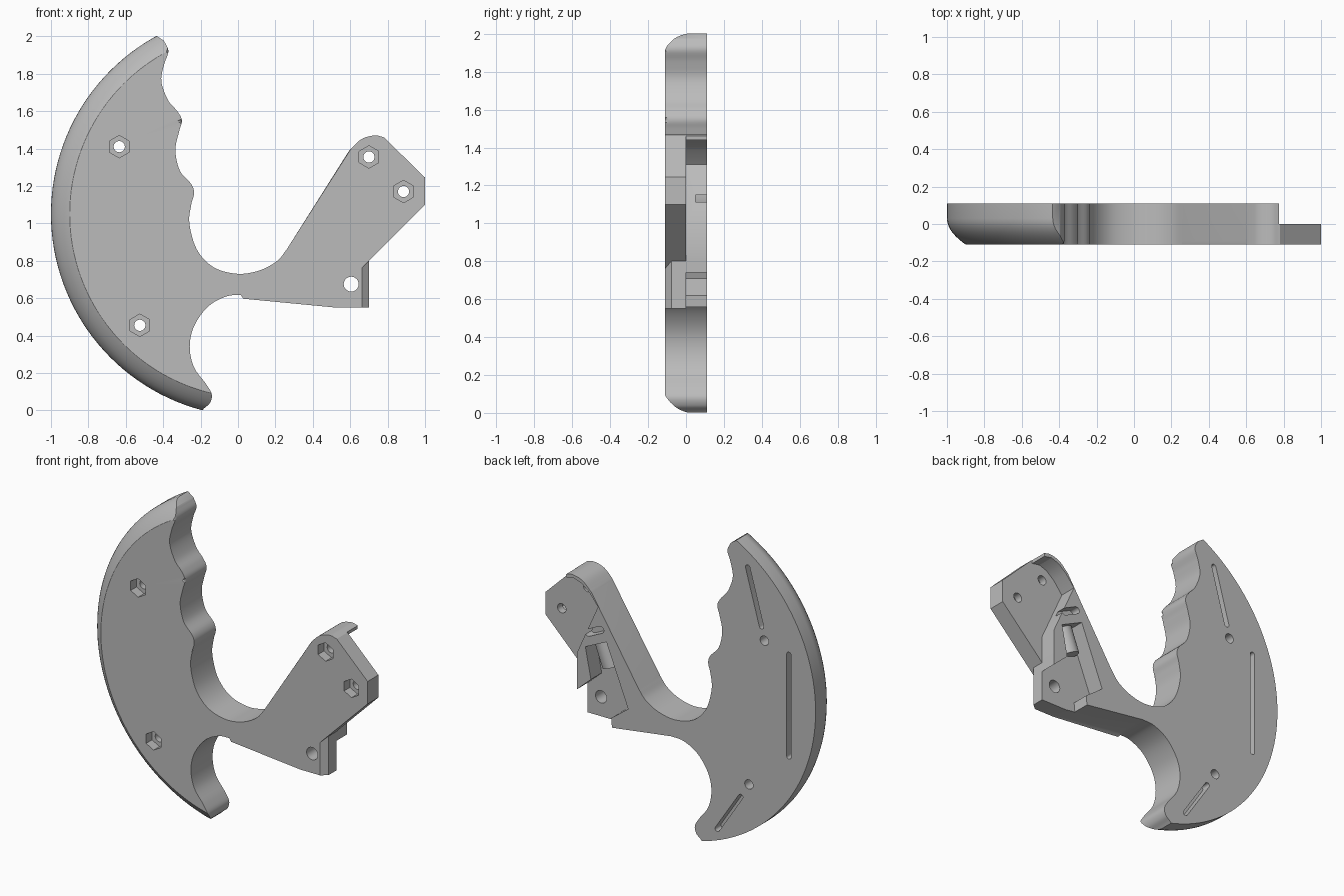
import bpy, bmesh
from math import sin, cos, pi, radians, atan2, hypot
from mathutils import Vector

if "Cube" in bpy.data.objects:
    bpy.data.objects.remove(bpy.data.objects["Cube"])

HALF = 0.11                         # half thickness
CX, CZ, RAD = 0.085, 1.05, 1.085    # circle of the outer palm edge

grey = bpy.data.materials.new("plain grey")
grey.use_nodes = True
grey.diffuse_color = (0.5, 0.5, 0.5, 1)
grey.node_tree.nodes["Principled BSDF"].inputs["Base Color"].default_value = (0.5, 0.5, 0.5, 1)


def make_object(name, bm):
    bmesh.ops.recalc_face_normals(bm, faces=bm.faces)
    mesh = bpy.data.meshes.new(name)
    bm.to_mesh(mesh)
    bm.free()
    mesh.materials.append(grey)
    obj = bpy.data.objects.new(name, mesh)
    bpy.context.collection.objects.link(obj)
    return obj


def prism_mesh(points, y0, y1):
    """Extrude an x-z outline from y0 to y1."""
    bm = bmesh.new()
    front = [bm.verts.new((x, y0, z)) for x, z in points]
    back = [bm.verts.new((x, y1, z)) for x, z in points]
    bm.faces.new(front)
    bm.faces.new(back[::-1])
    n = len(points)
    for i in range(n):
        j = (i + 1) % n
        bm.faces.new((front[j], front[i], back[i], back[j]))
    return bm, front


def prism(name, points, y0, y1):
    return make_object(name, prism_mesh(points, y0, y1)[0])


def spline(points, steps=6):
    """Smooth curve through the points."""
    p = [Vector(q) for q in points]
    p = [2 * p[0] - p[1]] + p + [2 * p[-1] - p[-2]]
    out = []
    for a, b, c, d in zip(p, p[1:], p[2:], p[3:]):
        for k in range(steps):
            t = k / steps
            out.append(0.5 * (2 * b + (c - a) * t + (2 * a - 5 * b + 4 * c - d) * t * t
                              + (3 * b - a - 3 * c + d) * t ** 3))
    return [tuple(q) for q in out] + [tuple(points[-1])]


def ring(x, z, r, n, start=0.0):
    return [(x + r * cos(start + 2 * pi * i / n), z + r * sin(start + 2 * pi * i / n))
            for i in range(n)]


def capsule(a, b, r, n=8):
    """Slot outline with round ends."""
    ang = atan2(b[1] - a[1], b[0] - a[0])
    pts = []
    for (x, z), s in ((b, ang - pi / 2), (a, ang + pi / 2)):
        pts += [(x + r * cos(s + pi * i / n), z + r * sin(s + pi * i / n)) for i in range(n + 1)]
    return pts


def combine(obj, tool, operation="DIFFERENCE"):
    """Apply a boolean and drop the tool."""
    tool.hide_render = True
    mod = obj.modifiers.new("cut", "BOOLEAN")
    mod.operation, mod.object, mod.solver = operation, tool, "EXACT"
    bpy.context.view_layer.objects.active = obj
    bpy.ops.object.modifier_apply(modifier=mod.name)
    bpy.data.objects.remove(tool)


# Outline: palm arc, lower horn, arm, finger grooves
palm = []
for i in range(61):
    a = radians(119.4 + 135 * i / 60)
    palm.append((CX + (RAD + 0.03) * cos(a), CZ + (RAD + 0.03) * sin(a)))
lower_horn = spline([(-0.18, 0.012), (-0.15, 0.04), (-0.14, 0.085), (-0.17, 0.14), (-0.235, 0.23),
                     (-0.258, 0.34), (-0.235, 0.45), (-0.16, 0.555), (-0.06, 0.61), (0.03, 0.617)])
arm = [(0.52, 0.55), (0.70, 0.55), (0.70, 0.80), (1.0, 1.10), (1.0, 1.245)]
arm_top = spline([(0.78, 1.46), (0.73, 1.47), (0.66, 1.45), (0.595, 1.39)])
fingers = spline([(0.26, 0.86), (0.21, 0.80), (0.12, 0.75), (0, 0.73), (-0.13, 0.765), (-0.22, 0.86),
                  (-0.26, 1.0), (-0.25, 1.1), (-0.235, 1.16), (-0.25, 1.21), (-0.31, 1.28),
                  (-0.335, 1.39), (-0.315, 1.49), (-0.30, 1.55), (-0.325, 1.60), (-0.375, 1.66),
                  (-0.41, 1.76), (-0.395, 1.85), (-0.372, 1.92), (-0.395, 1.975)])
outline = palm + lower_horn + arm + arm_top + fingers
bm, front = prism_mesh(outline, -HALF, HALF)

# Softened front edge along the fingers, neck and horn
i0 = len(palm)
i1 = i0 + len(lower_horn)
i2 = len(outline) - len(fingers)
soft = list(range(i0, i1)) + list(range(i2 - 1, len(outline) - 1))
edges = [bm.edges.get((front[i], front[i + 1])) for i in soft]
bmesh.ops.bevel(bm, geom=edges, offset=0.02, segments=3, profile=0.5, affect="EDGES",
                clamp_overlap=False)
handle = make_object("handle_body", bm)

# Turned dome that rounds the palm edge
levels = [0.2] + [0.03 - 0.15 * k / 8 for k in range(9)]
bm = bmesh.new()
loops = []
for y in levels:
    t = max(0, (0.03 - y) / 0.14)
    loops.append([bm.verts.new((x, y, z)) for x, z in ring(CX, CZ, RAD - 0.1 * t * t, 144)])
for lo, hi in zip(loops, loops[1:]):
    for i in range(144):
        j = (i + 1) % 144
        bm.faces.new((lo[i], lo[j], hi[j], hi[i]))
bm.faces.new(loops[0])
bm.faces.new(loops[-1])
combine(handle, make_object("palm_dome", bm), "INTERSECT")

# Recess behind the arm: under the lip, past the pier, into the lever pocket
recess = [(0.78, 1.55), (0.775, 1.44), (0.72, 1.45), (0.665, 1.43), (0.61, 1.385), (0.55, 1.31),
          (0.70, 0.975), (0.70, 0.74), (0.60, 0.83), (0.64, 1.03), (0.49, 1.10), (0.335, 0.71),
          (0.456, 0.62), (0.44, 0.45), (1.1, 0.45), (1.1, 1.55)]
combine(handle, prism("arm_recess", recess, 0, 0.2))

# Chamfer on the lower end of the arm
bm = bmesh.new()
for x, y, top in ((0.656, -0.115, 0.756), (0.715, -0.115, 0.815), (0.715, -0.065, 0.815)):
    for z in (0.5, top):
        bm.verts.new((x, y, z))
bmesh.ops.convex_hull(bm, input=bm.verts)
combine(handle, make_object("end_chamfer", bm))

# Bolt holes with hexagonal nut seats, and the pivot hole
for x, z in ((-0.635, 1.41), (-0.525, 0.455), (0.70, 1.355), (0.885, 1.17)):
    combine(handle, prism("bolt_hole", ring(x, z, 0.03, 24), -0.2, 0.2))
    combine(handle, prism("nut_seat", ring(x, z, 0.06, 6, pi / 6), -0.2, -0.05))
combine(handle, prism("pivot_hole", ring(0.605, 0.675, 0.04, 24), -0.2, 0.2))

# Slots in the back face
for a, b, r in (((-0.516, 1.85), (-0.615, 1.495), 0.016), ((-0.81, 1.367), (-0.81, 0.71), 0.016),
                ((-0.466, 0.36), (-0.30, 0.108), 0.016), ((0.62, 1.125), (0.53, 1.168), 0.022)):
    combine(handle, prism("back_slot", capsule(a, b, r), 0.05, 0.2))

# Rounded spring seat in the lever pocket
start, end = Vector((0.57, 0.02, 1.07)), Vector((0.51, 0.02, 0.91))
bm = bmesh.new()
bmesh.ops.create_cone(bm, cap_ends=True, segments=32, radius1=0.06, radius2=0.06,
                      depth=(end - start).length)
turn = (end - start).to_track_quat("Z", "Y").to_matrix()
bmesh.ops.rotate(bm, verts=bm.verts, cent=(0, 0, 0), matrix=turn)
bmesh.ops.translate(bm, verts=bm.verts, vec=(start + end) / 2)
combine(handle, make_object("spring_seat", bm), "UNION")

# Smooth curved walls, sharp corners
bpy.ops.object.select_all(action="DESELECT")
handle.select_set(True)
bpy.context.view_layer.objects.active = handle
bpy.ops.object.shade_smooth_by_angle(angle=radians(30))
